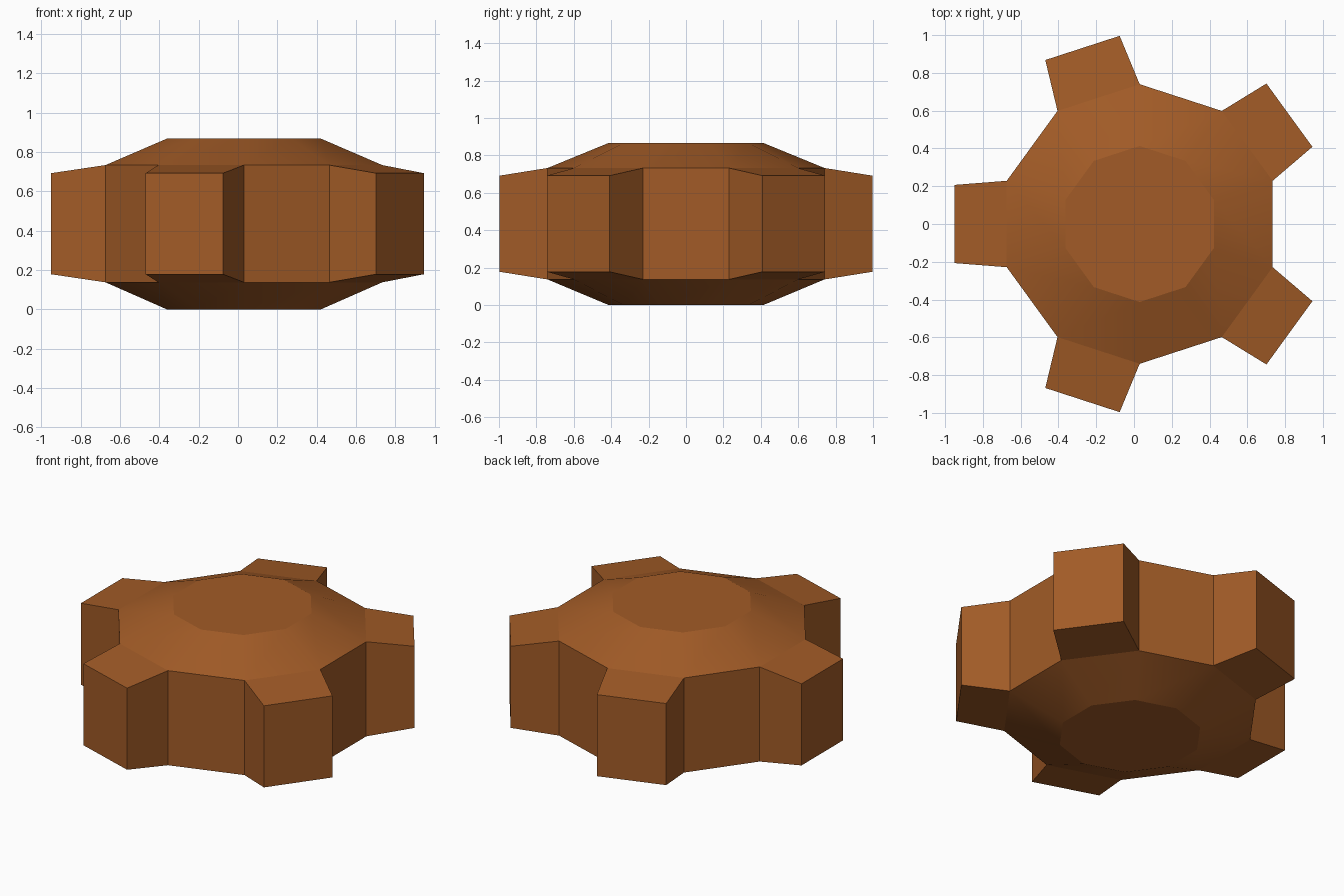
import bpy, bmesh
from math import cos, sin, radians

if "Cube" in bpy.data.objects:
    bpy.data.objects.remove(bpy.data.objects["Cube"])

CX = 0.03          # wheel axis, offset so the odd-toothed outline is centred
SIDES = 10

brown = bpy.data.materials.new("warm brown")
brown.diffuse_color = (0.36, 0.105, 0.02, 1)
brown.use_nodes = True
brown.node_tree.nodes["Principled BSDF"].inputs["Base Color"].default_value = brown.diffuse_color

bm = bmesh.new()


def ring(radius, z):
    return [bm.verts.new((CX + radius * cos(radians(18 + 36 * i)),
                          radius * sin(radians(18 + 36 * i)), z))
            for i in range(SIDES)]


# ten-sided hub: flat caps, sloped shoulders, upright wall
bottom = ring(0.413, 0.0)
low = ring(0.74, 0.137)
high = ring(0.74, 0.733)
top = ring(0.413, 0.867)
bm.faces.new(top)
bm.faces.new(bottom[::-1])
shoulders = set()
for i in range(SIDES):
    j = (i + 1) % SIDES
    shoulders.add(bm.faces.new((bottom[i], bottom[j], low[j], low[i])))
    shoulders.add(bm.faces.new((high[i], high[j], top[j], top[i])))

    if i % 2:      # plain wall between teeth
        bm.faces.new((low[i], low[j], high[j], high[i]))
        continue

    # tapered tooth growing from every second wall
    a = radians(36 + 36 * i)

    def corner(side, z):
        return bm.verts.new((CX + 0.98 * cos(a) - side * 0.207 * sin(a),
                             0.98 * sin(a) + side * 0.207 * cos(a), z))

    inner = [low[i], low[j], high[j], high[i]]
    outer = [corner(-1, 0.178), corner(1, 0.178), corner(1, 0.692), corner(-1, 0.692)]
    bm.faces.new(outer)
    for k in range(4):
        n = (k + 1) % 4
        bm.faces.new((inner[k], inner[n], outer[n], outer[k]))

bmesh.ops.recalc_face_normals(bm, faces=bm.faces[:])

# smooth only the shoulders, keep every other edge crisp
for f in bm.faces:
    f.smooth = f in shoulders
for e in bm.edges:
    e.smooth = all(f in shoulders for f in e.link_faces)

mesh = bpy.data.meshes.new("toothed_wheel")
bm.to_mesh(mesh)
bm.free()
mesh.materials.append(brown)
wheel = bpy.data.objects.new("toothed_wheel", mesh)
bpy.context.collection.objects.link(wheel)
